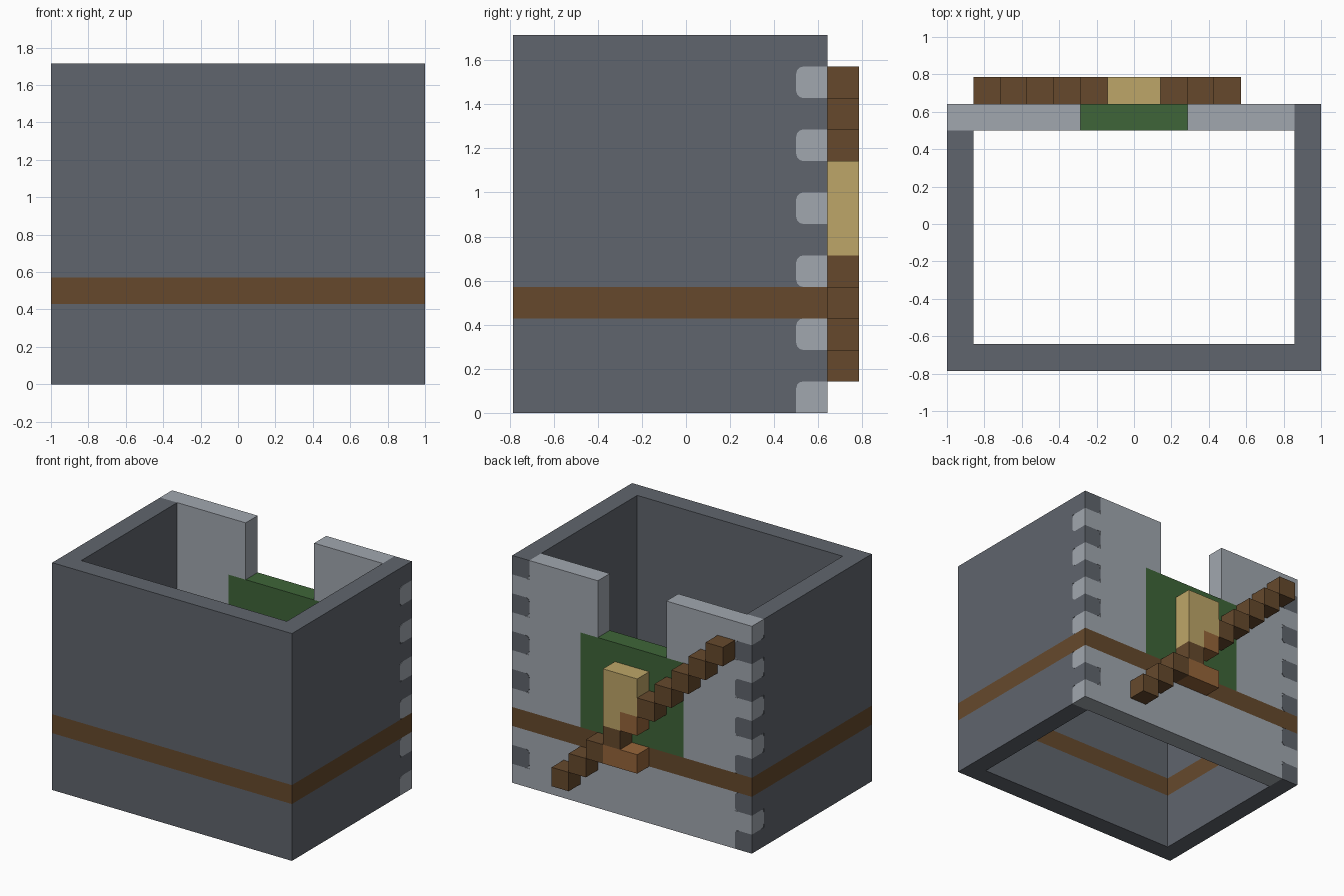
import bpy, bmesh
from mathutils import Vector

if "Cube" in bpy.data.objects:
    bpy.data.objects.remove(bpy.data.objects["Cube"], do_unlink=True)

U = 1 / 7  # one block


def material(name, r, g, b):
    lin = [((c / 255 + 0.055) / 1.055) ** 2.4 for c in (r, g, b)] + [1]
    m = bpy.data.materials.new(name)
    m.use_nodes = True
    m.diffuse_color = lin
    m.node_tree.nodes["Principled BSDF"].inputs["Base Color"].default_value = lin
    return m


DARK = material("dark grey", 96, 101, 109)
LIGHT = material("light grey", 161, 167, 175)
BROWN = material("brown", 102, 73, 44)
PALE = material("light brown", 150, 101, 58)
GREEN = material("green", 62, 101, 56)
TAN = material("tan", 190, 166, 104)


def add_box(bm, x0, x1, y0, y1, z0, z1):
    verts = bmesh.ops.create_cube(bm, size=1)["verts"]
    for v in verts:
        v.co = Vector((x0 if v.co.x < 0 else x1,
                       y0 if v.co.y < 0 else y1,
                       z0 if v.co.z < 0 else z1)) * U
    return verts


def finish(name, bm, mat):
    mesh = bpy.data.meshes.new(name)
    bm.to_mesh(mesh)
    bm.free()
    mesh.materials.append(mat)
    obj = bpy.data.objects.new(name, mesh)
    bpy.context.collection.objects.link(obj)
    return obj


def part(name, mat, *boxes):
    bm = bmesh.new()
    for b in boxes:
        add_box(bm, *b)
    return finish(name, bm, mat)


# Block-unit positions: walls one block thick
FRONT, BACK, SIDE, TOP = -5.5, 4.5, 7, 12
BELT = 3
R = 0.22  # rounding of the corner teeth


# Front and side walls, split by the belt
for label, z0, z1 in (("lower", 0, BELT), ("upper", BELT + 1, TOP)):
    part(label + "_front_wall", DARK, (-SIDE, SIDE, FRONT, FRONT + 1, z0, z1))
    for side, x in (("left", SIDE - 1), ("right", -SIDE)):
        part(f"{label}_{side}_wall", DARK, (x, x + 1, FRONT + 1, BACK - 1, z0, z1))

# Belt running all the way round
part("belt", BROWN,
     (-SIDE, SIDE, FRONT, FRONT + 1, BELT, BELT + 1),
     (-SIDE, 1 - SIDE, FRONT + 1, BACK, BELT, BELT + 1),
     (SIDE - 1, SIDE, FRONT + 1, BACK, BELT, BELT + 1),
     (1 - SIDE, SIDE - 1, BACK - 1, BACK, BELT, BELT + 1))

# Back wall with a notch in the top, and a green panel through it
part("lower_back_wall", LIGHT, (1 - SIDE, SIDE - 1, BACK - 1, BACK, 0, BELT))
for side, s in (("left", 1), ("right", -1)):
    spans = [((3, SIDE - 1), BELT + 1, 9), ((2, SIDE - 1), 9, TOP)]
    part(side + "_back_wall", LIGHT,
         *[(*sorted((s * a, s * b)), BACK - 1, BACK, z0, z1)
           for (a, b), z0, z1 in spans])
part("green_panel", GREEN, (-3, 3, BACK - 1, BACK, BELT + 1, 9))


def add_tooth(bm, s, z, along_x):
    """Corner block with its two inner edges rounded."""
    x0, x1 = sorted((s * (SIDE - 1), s * SIDE))
    verts = add_box(bm, x0, x1, BACK - 1, BACK, z, z + 1)
    edges = []
    for e in {e for v in verts for e in v.link_edges}:
        a, b = (v.co / U for v in e.verts)
        mid = (a + b) / 2
        if along_x:
            inner = abs(a.x - b.x) > 0.5 and mid.y < BACK - 0.5
        else:
            inner = abs(a.y - b.y) > 0.5 and abs(mid.x) < SIDE - 0.5
        if inner and 0.1 < mid.z < TOP - 0.1:
            edges.append(e)
    bmesh.ops.bevel(bm, geom=edges, offset=R * U, segments=3,
                    profile=0.5, affect='EDGES')


# Interlocking back corners, the two sides out of step
for side, s, light_row in (("left", 1, 0), ("right", -1, 1)):
    for shade, mat, row in (("light", LIGHT, light_row), ("dark", DARK, 1 - light_row)):
        bm = bmesh.new()
        for z in range(row, TOP, 2):
            if z != BELT:
                add_tooth(bm, s, z, shade == "light")
        finish(f"{side}_{shade}_corner_teeth", bm, mat)
    # Slivers that fill the rounded gaps
    xs = sorted((s * (SIDE - 0.5), s * (SIDE - 0.02)))
    part(side + "_side_fill", DARK, (*xs, BACK - 1, BACK - 1 + R, 0.1, TOP - 0.1))
    xs = sorted((s * (SIDE - 1), s * (SIDE - 1 + R)))
    part(side + "_back_fill", LIGHT, (*xs, BACK - 0.5, BACK - 0.02, 0.1, TOP - 0.1))

# Stepped diagonal stick on the back, interrupted by one finger block
part("diagonal_stick", BROWN,
     *[(3 - i, 4 - i, BACK, BACK + 1, 1 + i, 2 + i) for i in range(10) if i != 4])
part("finger_block", PALE, (-1, 0, BACK, BACK + 1, 5, 6))

# Raised tan block and the buckle beneath it
part("tan_block", TAN,
     (-1, 1, BACK, BACK + 1, 6, 8), (0, 1, BACK, BACK + 1, 5, 6))
part("belt_buckle", PALE, (-1, 1, BACK, BACK + 1, BELT, BELT + 1))
